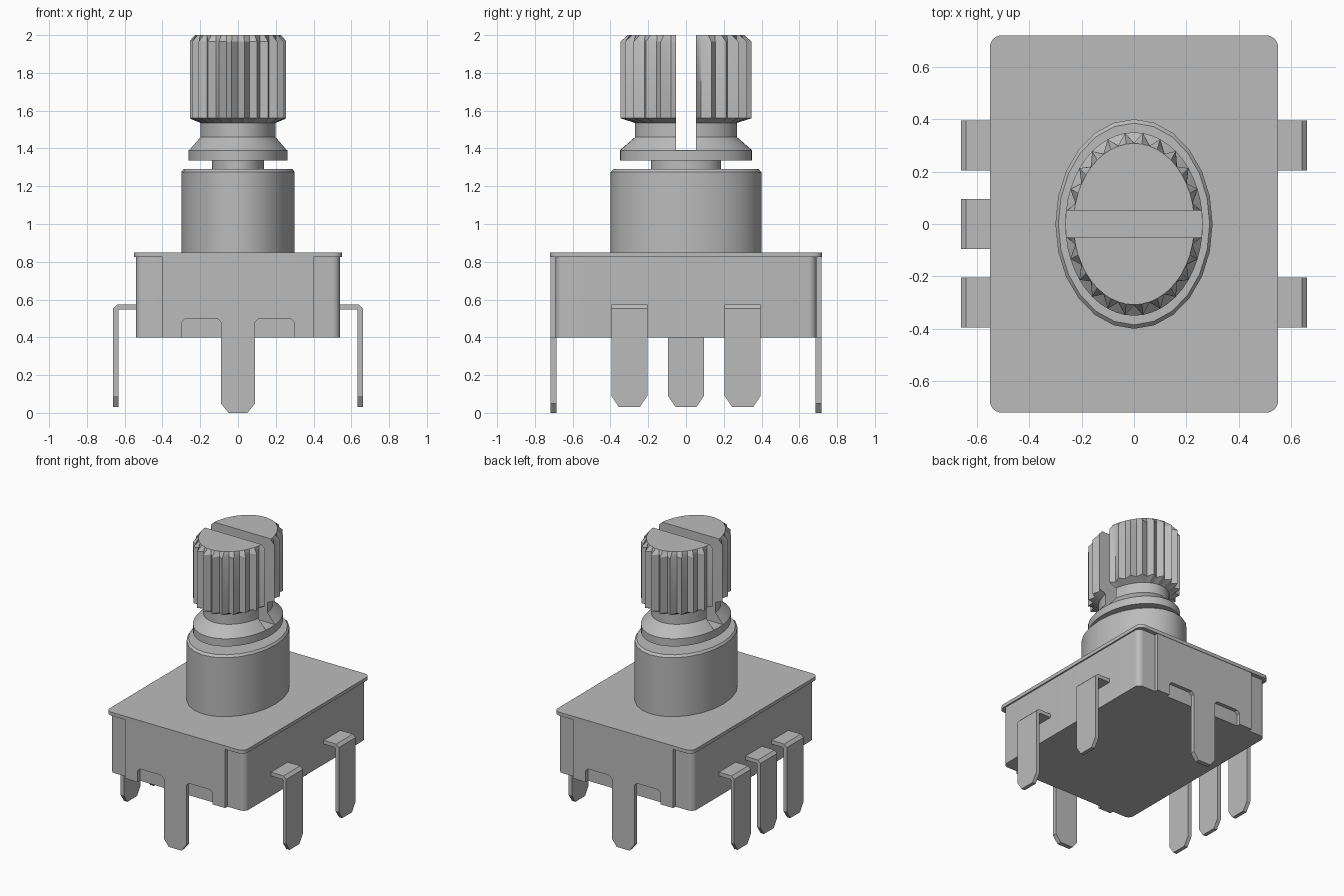
import bpy, bmesh
from math import sin, cos, pi, radians
from mathutils import Vector

cube = bpy.data.objects.get("Cube")
if cube:
    bpy.data.objects.remove(cube, do_unlink=True)

grey = bpy.data.materials.new("plain_grey")
grey.use_nodes = True
COLOUR = (0.5, 0.5, 0.5, 1)
grey.diffuse_color = COLOUR
grey.node_tree.nodes["Principled BSDF"].inputs["Base Color"].default_value = COLOUR

SQUASH = 0.75  # round parts are narrower across x


def finish(name, bm):
    bmesh.ops.recalc_face_normals(bm, faces=bm.faces)
    mesh = bpy.data.meshes.new(name)
    bm.to_mesh(mesh)
    bm.free()
    mesh.materials.append(grey)
    obj = bpy.data.objects.new(name, mesh)
    bpy.context.collection.objects.link(obj)
    return obj


def activate(obj):
    bpy.ops.object.select_all(action='DESELECT')
    obj.select_set(True)
    bpy.context.view_layer.objects.active = obj


def smooth(obj):
    activate(obj)
    bpy.ops.object.shade_smooth_by_angle(angle=radians(30))


def prism(name, outline, place, start, end):
    """Extrude a 2D outline; place(u, v, depth) gives the 3D point."""
    bm = bmesh.new()
    a = [bm.verts.new(place(u, v, start)) for u, v in outline]
    b = [bm.verts.new(place(u, v, end)) for u, v in outline]
    bm.faces.new(a)
    bm.faces.new(b)
    for i in range(len(a)):
        j = (i + 1) % len(a)
        bm.faces.new((a[i], a[j], b[j], b[i]))
    return finish(name, bm)


def rounded_box(name, hx, hy, z0, z1, radius):
    outline = []
    for k, (sx, sy) in enumerate(((1, 1), (-1, 1), (-1, -1), (1, -1))):
        for i in range(7):
            t = (k + i / 6) * pi / 2
            outline.append((sx * (hx - radius) + radius * cos(t),
                            sy * (hy - radius) + radius * sin(t)))
    obj = prism(name, outline, lambda u, v, d: (u, v, d), z0, z1)
    smooth(obj)
    return obj


def lathe(name, rings, sides):
    """Rings are (valley radius, tip radius, height); tips alternate."""
    bm = bmesh.new()
    loops = []
    for valley, tip, z in rings:
        loop = []
        for i in range(sides):
            r, t = (tip if i % 2 else valley), 2 * pi * i / sides
            loop.append(bm.verts.new((SQUASH * r * sin(t), r * cos(t), z)))
        loops.append(loop)
    for a, b in zip(loops, loops[1:]):
        for i in range(sides):
            j = (i + 1) % sides
            bm.faces.new((a[i], a[j], b[j], b[i]))
    bm.faces.new(loops[0])
    bm.faces.new(loops[-1])
    return finish(name, bm)


# Housing, cover plate and bushing
rounded_box("housing", 0.54, 0.69, 0.4, 0.825, 0.04)
rounded_box("cover_plate", 0.55, 0.72, 0.825, 0.85, 0.045)
smooth(lathe("bushing", [(0.4, 0.4, 0.845), (0.4, 0.4, 1.275), (0.385, 0.385, 1.29)], 24))

# Shaft with collar, neck and splined knob
shaft = lathe("splined_shaft", [
    (0.185, 0.185, 1.28), (0.185, 0.185, 1.335), (0.35, 0.35, 1.335),
    (0.35, 0.35, 1.39), (0.27, 0.27, 1.46), (0.27, 0.27, 1.535),
    (0.31, 0.35, 1.56), (0.31, 0.35, 1.965), (0.308, 0.308, 2.0)], 48)

# Screwdriver slot through the shaft
slot = prism("slot_cutter", [(-0.5, -0.052), (0.5, -0.052), (0.5, 0.052), (-0.5, 0.052)],
             lambda u, v, d: (u, v, d), 1.391, 2.2)
slot.hide_render = True
activate(shaft)
cut = shaft.modifiers.new("slot", 'BOOLEAN')
cut.operation = 'DIFFERENCE'
cut.solver = 'EXACT'
cut.object = slot
bpy.ops.object.modifier_apply(modifier=cut.name)
bpy.data.objects.remove(slot, do_unlink=True)
smooth(shaft)

# Front and back brackets, each with two notches and a mounting leg
half = [(0.05, 0), (0.09, 0.05), (0.09, 0.48), (0.11, 0.5), (0.28, 0.5),
        (0.3, 0.48), (0.3, 0.4), (0.4, 0.4), (0.4, 0.826)]
bracket = half + [(-u, v) for u, v in reversed(half)]
for name, side in (("front_bracket", -1), ("back_bracket", 1)):
    prism(name, bracket, lambda u, v, d: (u, d, v), side * 0.685, side * 0.717)


# Bent terminal pins with chamfered tips
def pin(name, side, y):
    path = [(0.53, 0.56), (0.635, 0.56), (0.647, 0.548), (0.647, 0.09), (0.647, 0.03)]
    normals = [(0, 1), (0.4, 1), (1, 0.4), (1, 0), (1, 0)]
    widths = [0.095] * 4 + [0.055]
    bm = bmesh.new()
    rows = []
    for (x, z), n, w in zip(path, normals, widths):
        p, n = Vector((x, z)), Vector(n) * 0.0135
        corners = ((p + n, -w), (p + n, w), (p - n, w), (p - n, -w))
        rows.append([bm.verts.new((side * q.x, y + dy, q.y)) for q, dy in corners])
    for a, b in zip(rows, rows[1:]):
        for i in range(4):
            j = (i + 1) % 4
            bm.faces.new((a[i], a[j], b[j], b[i]))
    bm.faces.new(rows[0])
    bm.faces.new(rows[-1])
    finish(name, bm)


for y, place in ((-0.3, "front"), (0.3, "back")):
    pin("left_pin_" + place, 1, y)
    pin("right_pin_" + place, -1, y)
pin("right_pin_middle", -1, 0)
